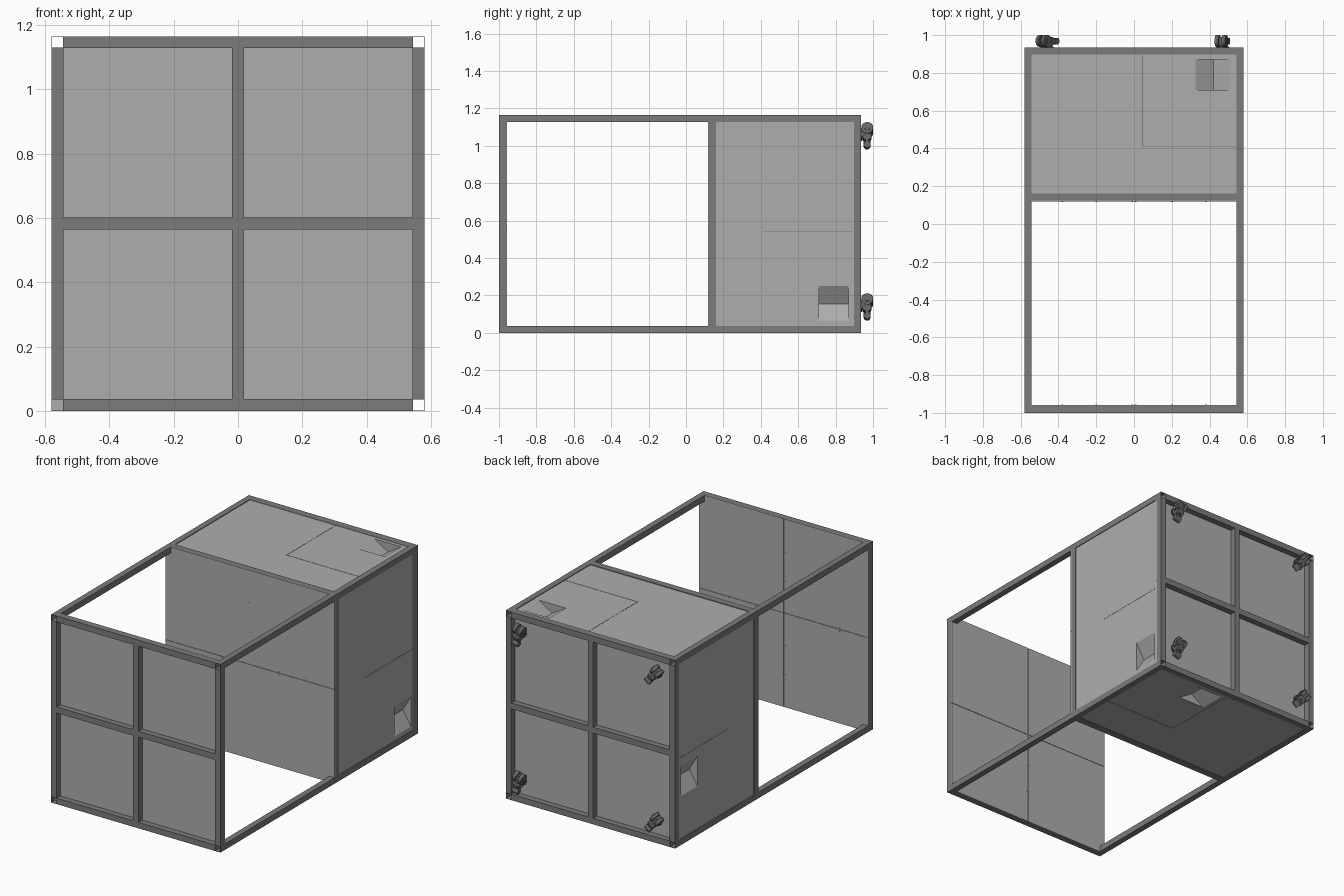
import bpy, bmesh, math
from mathutils import Matrix, Vector

if "Cube" in bpy.data.objects:
    bpy.data.objects.remove(bpy.data.objects["Cube"])

X, Y0, Y1, H, T = 0.58, -1.0, 0.935, 1.165, 0.037   # outer size and bar thickness


def material(name, c):
    m = bpy.data.materials.new(name)
    m.diffuse_color = (c, c, c, 1)
    m.use_nodes = True
    m.node_tree.nodes["Principled BSDF"].inputs["Base Color"].default_value = m.diffuse_color
    return m


BAR, BOARD, DARK = material("bar_grey", 0.2), material("board_grey", 0.42), material("caster_grey", 0.13)


def finish(bm, name, mat, recalc=True):
    if recalc:
        bmesh.ops.recalc_face_normals(bm, faces=bm.faces)
    me = bpy.data.meshes.new(name)
    bm.to_mesh(me)
    bm.free()
    me.materials.append(mat)
    ob = bpy.data.objects.new(name, me)
    bpy.context.collection.objects.link(ob)
    return ob


def add_box(bm, x0, x1, y0, y1, z0, z1):
    m = Matrix.Translation(((x0 + x1) / 2, (y0 + y1) / 2, (z0 + z1) / 2))
    m = m @ Matrix.Diagonal((abs(x1 - x0), abs(y1 - y0), abs(z1 - z0), 1))
    bmesh.ops.create_cube(bm, size=1, matrix=m)


def bar(name, *dims):
    bm = bmesh.new()
    add_box(bm, *dims)
    return finish(bm, name, BAR)


def add_cyl(bm, r, depth, centre, axis, seg=24):
    rot = Vector((0, 0, 1)).rotation_difference(Vector(axis)).to_matrix().to_4x4()
    bmesh.ops.create_cone(bm, cap_ends=True, segments=seg, radius1=r, radius2=r,
                          depth=depth, matrix=Matrix.Translation(centre) @ rot)


# long corner rails: thin open square tubes
def rail(name, x, z):
    bm = bmesh.new()
    rings = []
    for y in (Y0, Y1):
        for h in (T / 2, T / 2 - 0.0015):
            rings.append([bm.verts.new((x + a * h, y, z + b * h))
                          for a, b in ((-1, -1), (1, -1), (1, 1), (-1, 1))])
    for r, s in ((0, 1), (0, 2), (1, 3), (2, 3)):
        for i in range(4):
            j = (i + 1) % 4
            bm.faces.new((rings[r][i], rings[r][j], rings[s][j], rings[s][i]))
    finish(bm, name, BAR)


for sx, side in ((-1, "left"), (1, "right")):
    for z, lev in ((T / 2, "lower"), (H - T / 2, "upper")):
        rail(f"{lev}_{side}_rail", sx * (X - T / 2), z)


# rectangular frames with crossed middle bars
def frame(name, y0, y1):
    zm = 0.583
    for s, side in ((-1, "left"), (1, "right")):
        bar(f"{name}_{side}_post", s * (X - T), s * X, y0, y1, T, H - T)
    for z0, z1, lev in ((0, T, "bottom"), (zm - T / 2, zm + T / 2, "middle"), (H - T, H, "top")):
        bar(f"{name}_{lev}_bar", -X + T, X - T, y0, y1, z0, z1)
    bar(f"{name}_lower_divider", -T / 2, T / 2, y0, y1, T, zm - T / 2)
    bar(f"{name}_upper_divider", -T / 2, T / 2, y0, y1, zm + T / 2, H - T)


frame("front", Y0, Y0 + T)
frame("partition", 0.124, 0.124 + T)
frame("back", Y1 - T, Y1)


# board quarters, notched around the corner rails, with a fine seam between
def boards(name, y0, y1, gap_x, full_corner=False):
    zc = H / 2
    for sx in (-1, 1):
        for sz in (-1, 1):
            n = zc - T
            pts = [(gap_x, 0.001), (X, 0.001), (X, n), (X - T, n), (X - T, zc), (gap_x, zc)]
            if full_corner and sx < 0 and sz < 0:
                pts[2:5] = [(X, zc)]
                pts.pop(3)
            bm = bmesh.new()
            f = bm.faces.new([bm.verts.new((sx * a, y0, zc + sz * b)) for a, b in pts])
            r = bmesh.ops.extrude_face_region(bm, geom=[f])
            bmesh.ops.translate(bm, vec=(0, y1 - y0, 0),
                                verts=[v for v in r["geom"] if isinstance(v, bmesh.types.BMVert)])
            if len(pts) == 3:
                bm.clear()
                add_box(bm, -X, -gap_x, y0, y1, 0, zc - 0.001)
            finish(bm, f"{name}_board", BOARD)


boards("front", Y0 + T, Y0 + T + 0.006, 0.001, True)
boards("partition", 0.118, 0.124, 0.0)
boards("back", Y1 - T - 0.006, Y1 - T, 0.001)


# small screw heads on the inner board faces
def screws(name, y):
    bm = bmesh.new()
    for t in (0.2, 0.38):
        for s in (-1, 1):
            for k in (-1, 1):
                add_cyl(bm, 0.004, 0.001, (s * t, y, H / 2 + k * 0.01), (0, 1, 0), 10)
                add_cyl(bm, 0.004, 0.001, (k * 0.01, y, H / 2 + s * t), (0, 1, 0), 10)
    finish(bm, name, BOARD)


screws("front_board_screws", Y0 + T + 0.006)
screws("partition_screws", 0.118)


# enclosure sheets with a V-shaped pocket and hatch seam
def sheet(name, place, u0, u1, pocket, seam, edge, cross_seam=True):
    v0, v1, pv0, pv1, d = 0.124 + T, Y1 - T, 0.71, 0.87, 0.004
    a, m, b = pocket
    bm = bmesh.new()
    us, vs = (u0, a, b, u1), (v0, pv0, pv1, v1)
    g = [[bm.verts.new(place(u, v, d)) for v in vs] for u in us]
    for i in range(3):
        for j in range(3):
            if (i, j) != (1, 1):
                bm.faces.new((g[i][j], g[i + 1][j], g[i + 1][j + 1], g[i][j + 1]))
    p, q = (bm.verts.new(place(m, v, 0.06)) for v in (pv0, pv1))
    bm.faces.new((g[1][1], p, q, g[1][2]))
    bm.faces.new((p, g[2][1], g[2][2], q))
    bm.faces.new((g[1][1], g[2][1], p))
    bm.faces.new((g[1][2], q, g[2][2]))
    bmesh.ops.recalc_face_normals(bm, faces=bm.faces)
    out = Vector(place(0, 0, 0)) - Vector(place(0, 0, 1))
    bm.faces.ensure_lookup_table()
    if bm.faces[0].normal.dot(out) < 0:
        bmesh.ops.reverse_faces(bm, faces=bm.faces)
    ob = finish(bm, name, BOARD, False)
    mod = ob.modifiers.new("thickness", "SOLIDIFY")
    mod.thickness, mod.offset = 0.004, -1
    bm = bmesh.new()
    strips = [(seam - .0015, seam + .0015, 0.41, v1), (seam, edge, 0.4085, 0.4115)]
    for ua, ub, va, vb in strips[:2 if cross_seam else 1]:
        (x0, y0, z0), (x1, y1, z1) = place(ua, va, d - 0.001), place(ub, vb, d + 0.002)
        add_box(bm, x0, x1, y0, y1, z0, z1)
    finish(bm, name + "_hatch_seam", BAR)


W = X - T
sheet("top_sheet", lambda u, v, d: (u, v, H - d), -W, W, (0.325, 0.42, 0.51), 0.045, W)
sheet("bottom_sheet", lambda u, v, d: (u, v, d), -W, W, (0.07, 0.16, 0.25), 0.045, W)
sheet("right_sheet", lambda u, v, d: (X - d, v, u), T, H - T, (0.065, 0.155, 0.25), 0.54, T, False)
sheet("left_sheet", lambda u, v, d: (-X + d, v, u), T, H - T, (0.30, 0.39, 0.485), 0.54, T, False)


# swivel casters on the back: swivel, twin wheels, hood and brake pedal
def caster(name, x, z, ang):
    bm = bmesh.new()
    add_cyl(bm, 0.034, 0.006, (0, 0.003, 0), (0, 1, 0))
    add_cyl(bm, 0.026, 0.02, (0, 0.014, 0), (0, 1, 0))
    for s in (-1, 1):
        add_cyl(bm, 0.031, 0.02, (s * 0.019, 0.034, 0.03), (1, 0, 0), 32)
        add_cyl(bm, 0.014, 0.006, (s * 0.031, 0.034, 0.03), (1, 0, 0))
    add_box(bm, -0.009, 0.009, 0.01, 0.055, -0.03, 0.045)
    add_cyl(bm, 0.024, 0.044, (0, 0.032, -0.012), (1, 0, 0))
    add_box(bm, -0.02, 0.02, 0.024, 0.042, -0.06, -0.01)
    add_cyl(bm, 0.018, 0.04, (0, 0.033, -0.06), (1, 0, 0))
    bmesh.ops.transform(bm, verts=bm.verts,
                        matrix=Matrix.Translation((x, Y1, z)) @ Matrix.Rotation(ang, 4, 'Y'))
    ob = finish(bm, name, DARK)
    bpy.context.view_layer.objects.active = ob
    bpy.ops.object.select_all(action='DESELECT')
    ob.select_set(True)
    bpy.ops.object.shade_smooth_by_angle(angle=math.radians(35))


for z, lev in ((0.145, "lower"), (1.06, "upper")):
    caster(f"{lev}_left_caster", -0.46, z, math.radians(-40))
    caster(f"{lev}_right_caster", 0.47, z, math.radians(-15))
